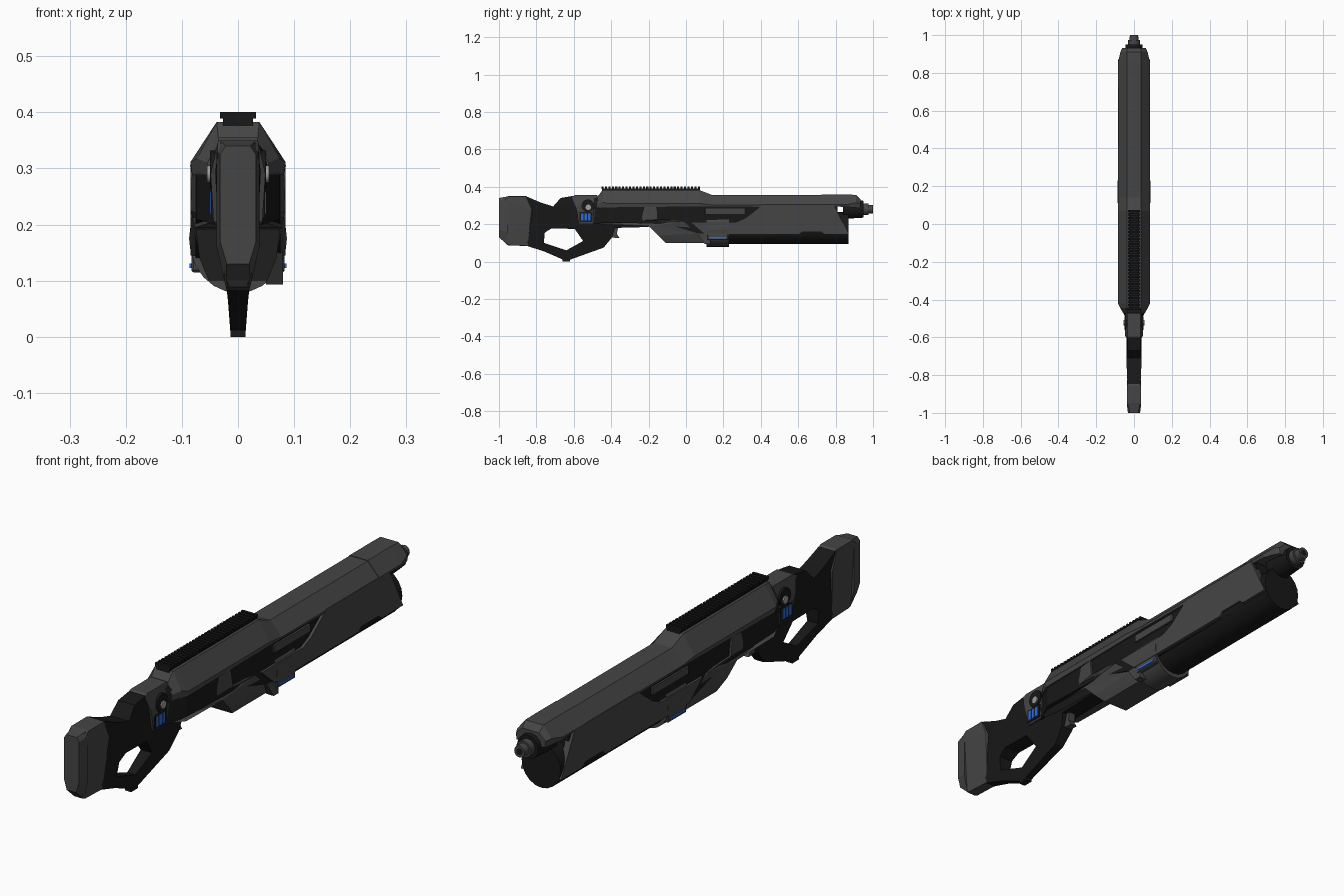
import bpy, bmesh, math
from mathutils import Vector, Matrix
from mathutils.geometry import tessellate_polygon


def material(name, rgb):
    m = bpy.data.materials.new(name)
    m.diffuse_color = (*rgb, 1)
    return m


GREY = material("gunmetal", (0.06, 0.06, 0.06))
DARK = material("black_polymer", (0.009, 0.009, 0.009))
BLUE = material("blue_light", (0.03, 0.15, 0.7))
SILVER = material("silver", (0.35, 0.35, 0.35))


def finish(name, bm, mat, bevel=0):
    bmesh.ops.recalc_face_normals(bm, faces=bm.faces)
    me = bpy.data.meshes.new(name)
    bm.to_mesh(me)
    bm.free()
    ob = bpy.data.objects.new(name, me)
    bpy.context.collection.objects.link(ob)
    me.materials.append(mat)
    if bevel:
        b = ob.modifiers.new("chamfer", "BEVEL")
        b.width, b.segments, b.limit_method = bevel, 1, "ANGLE"
    return ob


def prism(name, loops, xr, mat, bevel=0):
    """Side profile loops (y, z), first outer then holes; xr(y, z) gives both x ends."""
    bm = bmesh.new()
    pts = [p for lp in loops for p in lp]
    a = [bm.verts.new((xr(y, z)[0], y, z)) for y, z in pts]
    b = [bm.verts.new((xr(y, z)[1], y, z)) for y, z in pts]
    for t in tessellate_polygon([[Vector((y, z, 0)) for y, z in lp] for lp in loops]):
        bm.faces.new([a[i] for i in t])
        bm.faces.new([b[i] for i in reversed(t)])
    start = 0
    for lp in loops:
        n = len(lp)
        for i in range(n):
            j, k = start + i, start + (i + 1) % n
            bm.faces.new((a[j], a[k], b[k], b[j]))
        start += n
    return finish(name, bm, mat, bevel)


def loft(name, sections, mat):
    """Sections (y, [(x, z)...]) hold the right half from top to bottom; mirrored in x."""
    bm = bmesh.new()
    rings = []
    for y, half in sections:
        full = half + [(-x, z) for x, z in reversed(half)]
        rings.append([bm.verts.new((x, y, z)) for x, z in full])
    for r, s in zip(rings, rings[1:]):
        for i in range(len(r)):
            j = (i + 1) % len(r)
            bm.faces.new((r[i], r[j], s[j], s[i]))
    bm.faces.new(rings[0])
    bm.faces.new(rings[-1])
    return finish(name, bm, mat)


def box(name, x, y, z, mat, bevel=0):
    return prism(name, [[(y[0], z[0]), (y[1], z[0]), (y[1], z[1]), (y[0], z[1])]],
                 lambda *_: x, mat, bevel)


def cyl(name, axis, centre, r1, r2, depth, n, mat, xs=1):
    bm = bmesh.new()
    bmesh.ops.create_cone(bm, cap_ends=True, segments=n, radius1=r1, radius2=r2, depth=depth)
    rot = Matrix.Rotation(math.pi / 2, 4, "Y") if axis == "x" else Matrix.Rotation(-math.pi / 2, 4, "X")
    bm.transform(Matrix.Translation(centre) @ Matrix.Diagonal((xs, 1, 1, 1)) @ rot)
    for f in bm.faces:
        f.smooth = len(f.verts) == 4
    return finish(name, bm, mat)


def ramp(v, table):
    for (a, p), (b, q) in zip(table, table[1:]):
        if v <= b:
            return p + (q - p) * max(0, (v - a) / (b - a))
    return table[-1][1]


def sym(table):
    return lambda y, z: (-ramp(z, table), ramp(z, table))


# Butt: padded rear end, narrower toward the heel
loft("butt_pad", [
    (-1.0, [(0.022, 0.34), (0.032, 0.325), (0.032, 0.17), (0.02, 0.13)]),
    (-0.955, [(0.03, 0.348), (0.038, 0.33), (0.038, 0.16), (0.022, 0.09)]),
], GREY)
prism("butt", [[(-0.955, 0.35), (-0.85, 0.35), (-0.82, 0.28), (-0.84, 0.083), (-0.955, 0.087),
                (-0.975, 0.11), (-0.975, 0.33)]],
      sym([(0.08, 0.02), (0.13, 0.028), (0.2, 0.041), (0.35, 0.036)]), GREY, 0.005)

# Stock and grip with thumb opening
prism("stock_grip", [
    [(-0.87, 0.345), (-0.845, 0.345), (-0.775, 0.315), (-0.71, 0.295), (-0.67, 0.34), (-0.61, 0.35),
     (-0.48, 0.34), (-0.35, 0.25), (-0.19, 0.21), (-0.2, 0.185), (-0.38, 0.18), (-0.395, 0.13),
     (-0.44, 0.075), (-0.64, 0.003), (-0.76, 0.055), (-0.87, 0.09)],
    [(-0.755, 0.155), (-0.72, 0.177), (-0.595, 0.175), (-0.55, 0.11), (-0.64, 0.06), (-0.76, 0.1)]],
    sym([(0, 0.013), (0.07, 0.018), (0.2, 0.036), (0.28, 0.042), (0.35, 0.034)]), DARK)
box("grip_foot", (-0.013, 0.013), (-0.66, -0.62), (0, 0.015), DARK)
prism("trigger", [[(-0.41, 0.19), (-0.36, 0.19), (-0.37, 0.15), (-0.355, 0.125), (-0.41, 0.13)]],
      lambda *_: (-0.014, 0.014), GREY)

# Receiver block with knob and blue indicator on both sides
prism("receiver", [[(-0.61, 0.345), (-0.595, 0.355), (-0.475, 0.355), (-0.46, 0.33), (-0.48, 0.205),
                    (-0.57, 0.205), (-0.59, 0.29)]],
      sym([(0.2, 0.043), (0.29, 0.049), (0.36, 0.033)]), GREY)
for s, side in ((1, "right"), (-1, "left")):
    cyl("knob_ring_" + side, "x", (s * 0.044, -0.525, 0.298), 0.034, 0.034, 0.012, 20, DARK)
    cyl("knob_" + side, "x", (s * 0.045, -0.522, 0.29), 0.015, 0.015, 0.02, 16, SILVER)
    box("indicator_frame_" + side, sorted((s * 0.03, s * 0.048)), (-0.57, -0.5), (0.212, 0.265), DARK)
    for i in range(3):
        y = -0.561 + i * 0.019
        box(f"indicator_{side}_{i}", sorted((s * 0.03, s * 0.05)), (y, y + 0.013), (0.219, 0.258), BLUE)

# Dark inner core, magazine tube
loft("core", [
    (-0.5, [(0.035, 0.34), (0.042, 0.3), (0.042, 0.2)]),
    (-0.42, [(0.04, 0.35), (0.075, 0.305), (0.075, 0.21)]),
    (-0.1, [(0.04, 0.35), (0.076, 0.305), (0.076, 0.2)]),
    (0.1, [(0.04, 0.35), (0.076, 0.305), (0.076, 0.14)]),
    (0.81, [(0.04, 0.35), (0.076, 0.305), (0.07, 0.14)]),
], DARK)
cyl("magazine_tube", "y", (0, 0.5, 0.18), 0.086, 0.086, 0.74, 20, DARK, 0.95)

# Upper shroud with raised rear crest
loft("upper_shroud", [
    (-0.475, [(0.034, 0.345), (0.055, 0.31), (0.052, 0.285)]),
    (-0.445, [(0.038, 0.383), (0.073, 0.318), (0.068, 0.288)]),
    (-0.42, [(0.038, 0.383), (0.085, 0.311), (0.082, 0.29)]),
    (0.07, [(0.038, 0.383), (0.085, 0.311), (0.082, 0.295)]),
    (0.14, [(0.038, 0.356), (0.085, 0.303), (0.083, 0.295)]),
    (0.75, [(0.038, 0.356), (0.085, 0.303), (0.083, 0.29)]),
], GREY)
# Nose block over the muzzle
loft("nose_block", [
    (0.725, [(0.038, 0.358), (0.086, 0.305), (0.08, 0.297)]),
    (0.86, [(0.038, 0.358), (0.084, 0.305), (0.08, 0.292)]),
    (0.91, [(0.038, 0.357), (0.072, 0.315), (0.068, 0.288)]),
    (0.932, [(0.035, 0.335), (0.062, 0.31), (0.06, 0.285)]),
], GREY)

# Side handguard plates, recess slot bars
plate = [(0.41, 0.305), (0.79, 0.305), (0.87, 0.145), (0.74, 0.145), (0.725, 0.16), (0.62, 0.16),
         (0.605, 0.145), (0.1, 0.145), (0.02, 0.213), (0.27, 0.213), (0.32, 0.235)]
for s, side in ((1, "right"), (-1, "left")):
    prism("handguard_" + side, [plate],
          lambda y, z: (s * 0.06, s * 0.085), GREY)
    box("slot_bar_" + side, sorted((s * 0.07, s * 0.082)), (0.1, 0.32), (0.255, 0.285), GREY, 0.003)

# Lower frame, tapering to the belly
low = [(0.1, 0.052), (0.135, 0.068), (0.19, 0.075), (0.225, 0.085), (0.29, 0.082)]


def frame_x(y, z):
    w = ramp(z, low) * (0.58 if y < -0.46 else 1)
    return (-w, w)


prism("lower_frame", [[(-0.49, 0.285), (-0.42, 0.295), (-0.16, 0.295), (-0.15, 0.225), (-0.06, 0.222),
                       (-0.01, 0.213), (0.06, 0.15), (0.11, 0.1), (-0.11, 0.1), (-0.15, 0.14),
                       (-0.2, 0.19), (-0.42, 0.195), (-0.49, 0.205)]], frame_x, GREY)
prism("right_fin", [[(0.06, 0.15), (0.13, 0.15), (0.13, 0.093), (0.1, 0.093)]],
      lambda *_: (0.05, 0.08), GREY)

# Clamp band around the tube with blue strips
cyl("clamp_band", "y", (0, 0.17, 0.175), 0.097, 0.097, 0.12, 24, GREY, 0.9)
for s, side in ((1, "right"), (-1, "left")):
    box("clamp_plate_" + side, sorted((s * 0.06, s * 0.083)), (0.113, 0.227), (0.115, 0.165), GREY, 0.004)
    box("clamp_light_" + side, sorted((s * 0.06, s * 0.086)), (0.125, 0.215), (0.123, 0.131), BLUE)

# Muzzle
cyl("muzzle_collar", "y", (0, 0.895, 0.28), 0.052, 0.045, 0.11, 12, DARK)
cyl("barrel_ring", "y", (0, 0.962, 0.28), 0.031, 0.031, 0.026, 16, GREY)
cyl("barrel_tip", "y", (0, 0.985, 0.28), 0.024, 0.022, 0.03, 16, GREY)
cyl("bore", "y", (0, 0.9855, 0.28), 0.013, 0.013, 0.03, 12, DARK)

# Top rail with repeated teeth
box("rail_base", (-0.027, 0.027), (-0.45, 0.075), (0.375, 0.392), DARK)
for i in range(29):
    y = -0.452 + i * 0.0184
    box(f"rail_tooth_{i}", (-0.032, 0.032), (y, y + 0.011), (0.389, 0.401), DARK)
